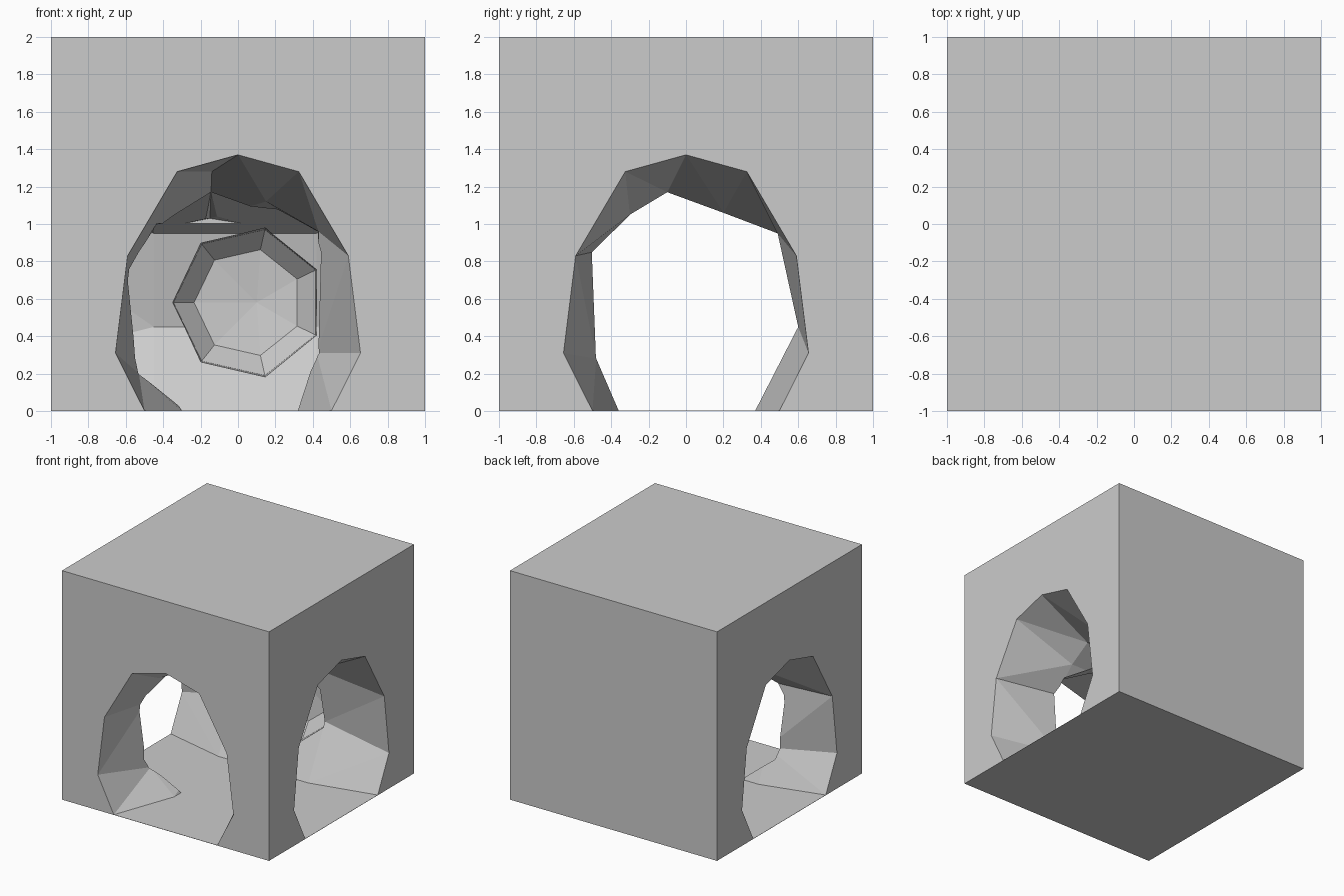
import bpy, bmesh, math
from mathutils import Vector

if "Cube" in bpy.data.objects:
    bpy.data.objects.remove(bpy.data.objects["Cube"])

FLOOR = 0.002   # thin floor kept under the cave


def loft(name, rings, hub=None):
    """Closed low-poly solid skinned through a list of equal-length rings."""
    bm = bmesh.new()
    loops = [[bm.verts.new(p) for p in ring] for ring in rings]
    n = len(loops[0])
    for a, b in zip(loops, loops[1:]):
        for i in range(n):
            j = (i + 1) % n
            bm.faces.new((a[i], a[j], b[j], b[i]))
    bm.faces.new(loops[0])
    if hub:
        tip = bm.verts.new(hub)
        for i in range(n):
            bm.faces.new((loops[-1][i], loops[-1][(i + 1) % n], tip))
    else:
        bm.faces.new(loops[-1])
    bmesh.ops.triangulate(bm, faces=bm.faces[:])
    bmesh.ops.recalc_face_normals(bm, faces=bm.faces[:])
    me = bpy.data.meshes.new(name)
    bm.to_mesh(me)
    bm.free()
    ob = bpy.data.objects.new(name, me)
    bpy.context.collection.objects.link(ob)
    ob.hide_render = True
    return ob


def along_x(x, prof):
    return [(x, u, max(z, FLOOR)) for u, z in prof]


def along_y(y, prof):
    return [(u, y, max(z, FLOOR)) for u, z in prof]


# arched mouth shared by the three openings
half = [(-.5, 0), (-.655, .31), (-.59, .83), (-.325, 1.28)]
mouth = half + [(0, 1.37)] + [(-u, z) for u, z in reversed(half)]

# side-to-side tunnel
waist = [(-.36, 0), (-.48, .28), (-.5, .85), (-.3, 1.05), (-.1, 1.17),
         (.2, 1.06), (.49, .95), (.6, .45), (.37, 0)]
side_tunnel = loft("side_tunnel_cutter", [
    along_x(-1, mouth), along_x(-.45, waist), along_x(.42, waist), along_x(1, mouth)])

# front tunnel, running into the side tunnel
throat = [(-.3, 0), (-.53, .2), (-.58, .75), (-.44, 1.0), (-.14, 1.28),
          (.15, 1.12), (.43, .96), (.42, .31), (.32, 0)]
inner = [(-.3, 0), (-.45, .25), (-.45, .7), (-.4, .98), (-.15, 1.03),
         (.1, .99), (.4, .95), (.42, .31), (.32, 0)]
front_tunnel = loft("front_tunnel_cutter", [
    along_y(-1, mouth), along_y(-.45, throat), along_y(.35, inner)])


# seven-sided alcove in the back wall
def heptagon(y, r):
    return [(.055 + r * math.cos(math.pi + k * math.tau / 7), y,
             .58 + r * math.sin(math.pi + k * math.tau / 7)) for k in range(7)]


alcove = loft("alcove_cutter",
              [heptagon(.4, .41), heptagon(.68, .40), heptagon(.8, .29)], (.1, .83, .58))

# solid block with the cave carved out
bpy.ops.mesh.primitive_cube_add(size=2, location=(0, 0, 1))
block = bpy.context.object
block.name = "cave_block"
cutters = [side_tunnel, front_tunnel, alcove]
for c in cutters:
    m = block.modifiers.new(c.name, 'BOOLEAN')
    m.operation = 'DIFFERENCE'
    m.solver = 'EXACT'
    m.object = c
    bpy.ops.object.modifier_apply(modifier=m.name)
for c in cutters:
    bpy.data.objects.remove(c, do_unlink=True)
